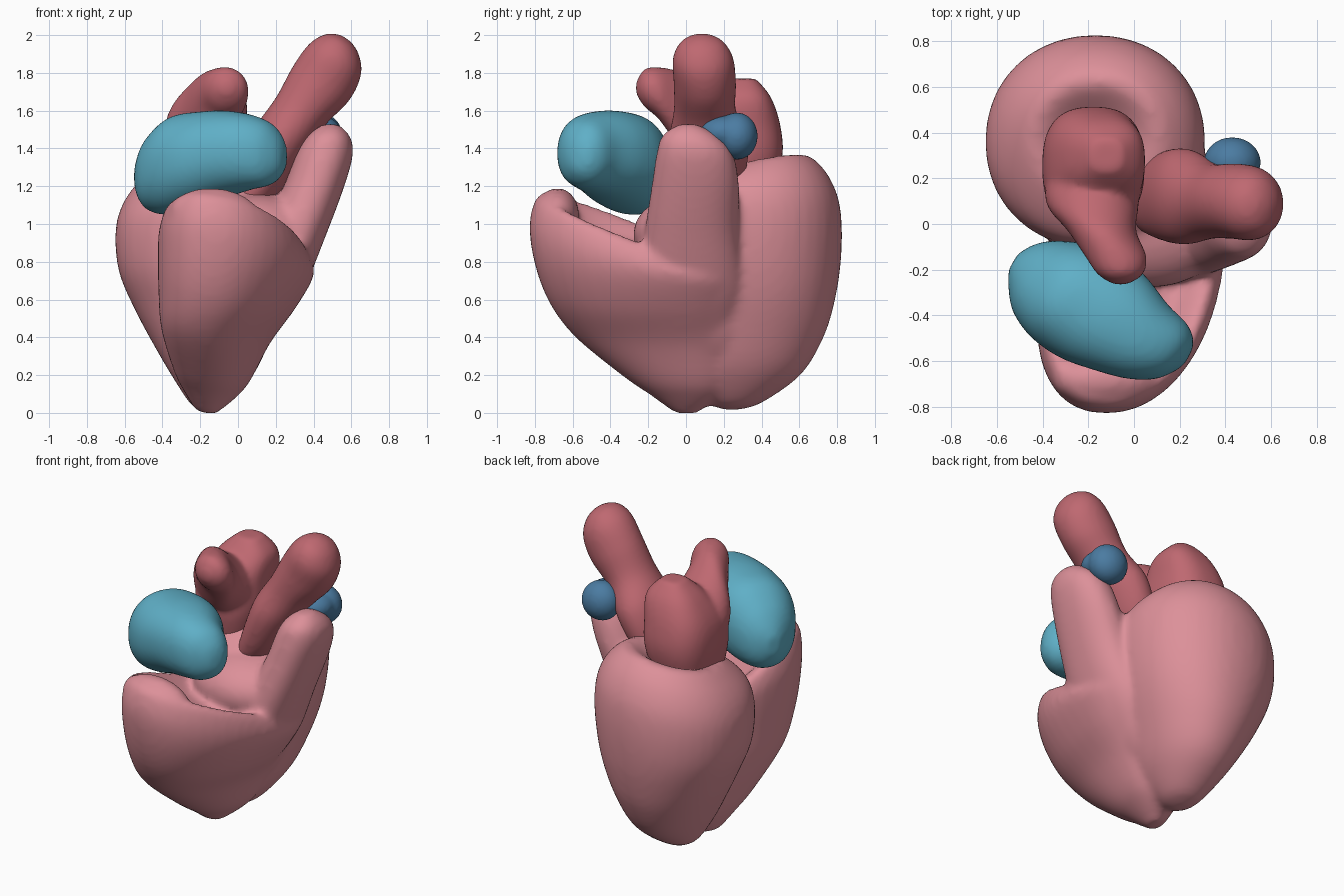
import bpy, bmesh, math
from mathutils import Matrix, Vector

cube = bpy.data.objects.get("Cube")
if cube:
    bpy.data.objects.remove(cube, do_unlink=True)


def material(name, rgb):
    m = bpy.data.materials.new(name)
    m.use_nodes = True
    m.diffuse_color = (*rgb, 1)
    m.node_tree.nodes["Principled BSDF"].inputs["Base Color"].default_value = (*rgb, 1)
    return m


pink = material("muscle pink", (0.72, 0.28, 0.32))
red = material("vessel red", (0.52, 0.14, 0.165))
teal = material("chamber teal", (0.115, 0.43, 0.57))
blue = material("vein blue", (0.07, 0.2, 0.36))


def spline(a, b, c, d, t):
    """Smooth blend between sections b and c."""
    return [0.5 * (2 * q + (r - p) * t + (2 * p - 5 * q + 4 * r - s) * t * t
                   + (3 * q - p - 3 * r + s) * t ** 3) for p, q, r, s in zip(a, b, c, d)]


def loft(bm, sections, frame=Matrix.Identity(4), power=2.0, segs=40, steps=6):
    """Skin stacked ovals: x, y, z, x radius, y radius, optional y slope."""
    secs = [(*s, 0)[:6] for s in sections]
    pad = [secs[0]] + secs + [secs[-1]]
    rings = [spline(*pad[i:i + 4], k / steps) for i in range(len(secs) - 1) for k in range(steps)]
    rings.append(secs[-1])
    loops = []
    for x, y, z, rx, ry, slope in rings:
        loop = []
        for i in range(segs):
            a = math.tau * i / segs
            c, s = math.cos(a), math.sin(a)
            dx = rx * math.copysign(abs(c) ** (2 / power), c)
            dy = ry * math.copysign(abs(s) ** (2 / power), s)
            loop.append(bm.verts.new(frame @ Vector((x + dx, y + dy, z + slope * dy))))
        loops.append(loop)
    for lo, hi in zip(loops, loops[1:]):
        for i in range(segs):
            j = (i + 1) % segs
            bm.faces.new((lo[i], lo[j], hi[j], hi[i]))
    bm.faces.new(loops[0][::-1])
    bm.faces.new(loops[-1])


def ellipsoid(bm, centre, radii, tilt=0):
    m = (Matrix.Translation(centre) @ Matrix.Rotation(math.radians(tilt), 4, 'Y')
         @ Matrix.Diagonal((*radii, 1)))
    bmesh.ops.create_uvsphere(bm, u_segments=32, v_segments=20, radius=1, matrix=m)


def finish(name, bm, mat, voxel=0.016, smooth=8):
    """Fuse the overlapping volumes into one soft skin."""
    mesh = bpy.data.meshes.new(name)
    bm.to_mesh(mesh)
    bm.free()
    ob = bpy.data.objects.new(name, mesh)
    bpy.context.collection.objects.link(ob)
    rm = ob.modifiers.new("fuse", 'REMESH')
    rm.mode, rm.voxel_size = 'VOXEL', voxel
    sm = ob.modifiers.new("soften", 'SMOOTH')
    sm.factor, sm.iterations = 0.5, smooth
    deps = bpy.context.evaluated_depsgraph_get()
    baked = bpy.data.meshes.new_from_object(ob.evaluated_get(deps))
    ob.modifiers.clear()
    ob.data = baked
    baked.materials.clear()
    baked.materials.append(mat)
    for p in baked.polygons:
        p.use_smooth = True
        p.material_index = 0


# Ventricles: rear chamber with a dished top, higher toward the left
bm = bmesh.new()
rise = Matrix.Identity(4)
rise[2][0], rise[2][3] = 0.12, 0.02
loft(bm, [(-.14, .24, .015, .03, .04), (-.135, .26, .05, .11, .14), (-.12, .3, .2, .22, .31),
          (-.13, .34, .4, .32, .39), (-.145, .36, .6, .405, .43), (-.165, .36, .8, .465, .46),
          (-.17, .36, 1, .48, .465), (-.17, .36, 1.14, .45, .44, .04),
          (-.17, .36, 1.25, .37, .36, .14), (-.17, .37, 1.31, .26, .24, .2),
          (-.17, .34, 1.23, .12, .12, .1)], rise, power=2.1)
# Front chamber, sheared to lean across the rear one, its open rim highest in front
shear = Matrix.Identity(4)
shear[0][1], shear[2][0], shear[2][3] = 0.2, -0.15, -0.025
loft(bm, [(-.17, 0, 0, .05, .06), (-.15, 0, .1, .13, .19), (-.13, -.04, .2, .19, .29),
          (-.09, -.14, .42, .27, .45), (-.02, -.2, .62, .34, .53), (.03, -.24, .8, .385, .57, -.1),
          (.045, -.26, .91, .385, .565, -.28), (.045, -.26, .99, .33, .49, -.4),
          (.045, -.24, .9, .2, .33, -.25)], shear, power=2.2)
ellipsoid(bm, (-.12, -.68, 1.05), (.24, .115, .14), 6)
# Raised floor behind the basin, and the wall under the lobe
ellipsoid(bm, (.07, .02, .95), (.36, .3, .21))
ellipsoid(bm, (.06, .15, .5), (.15, .25, .32), 22)
# Outflow lobe on the side, spreading into the wall below
loft(bm, [(.05, .03, .3, .08, .16), (.09, .03, .42, .11, .23), (.18, .03, .65, .165, .28),
          (.3, .03, .95, .17, .25), (.41, .05, 1.22, .16, .23), (.46, .045, 1.38, .15, .2),
          (.48, .02, 1.47, .11, .145), (.49, .01, 1.53, .04, .05)], power=2.2)
finish("ventricles", bm, pink, 0.02, 12)

# Arched vessel: broad trunk with a knob reaching forward
bm = bmesh.new()
loft(bm, [(-.19, .24, 1.12, .17, .21), (-.18, .25, 1.35, .22, .26), (-.17, .26, 1.52, .215, .24),
          (-.13, .29, 1.67, .17, .16), (-.12, .3, 1.77, .07, .07)], power=2.6)
forward = Matrix(((1, 0, 0, 0), (0, 0, -1, 0), (0, 1, 0, 0), (0, 0, 0, 1)))
loft(bm, [(-.18, 1.42, -.3, .12, .14), (-.18, 1.46, -.2, .2, .2), (-.18, 1.51, -.08, .2, .22),
          (-.14, 1.6, .03, .15, .205), (-.08, 1.69, .14, .135, .14), (-.06, 1.72, .22, .1, .1),
          (-.06, 1.72, .265, .03, .03)], forward)
finish("arched_vessel", bm, red)

# Leaning vessel
bm = bmesh.new()
lean = Matrix.Translation((.12, .1, 1.2)) @ Matrix.Rotation(math.radians(30), 4, 'Y')
loft(bm, [(-.02, 0, -.12, .09, .13), (-.02, .02, .05, .13, .19), (-.03, .02, .26, .15, .21),
          (-.015, 0, .45, .15, .165), (.005, 0, .63, .175, .165), (.005, -.01, .78, .16, .16),
          (-.005, -.015, .87, .1, .11), (-.01, -.015, .905, .03, .03)], lean)
finish("leaning_vessel", bm, red)

# Front upper chamber, lying on its side
bm = bmesh.new()
across = Matrix(((.5, 0, .87, -.16), (.87, 0, -.5, -.39), (0, 1, 0, 0), (0, 0, 0, 1)))
loft(bm, [(.01, 1.25, -.43, .04, .06), (.01, 1.25, -.39, .11, .14), (0, 1.27, -.32, .18, .21),
          (0, 1.31, -.2, .235, .26), (.01, 1.34, -.05, .26, .255), (.01, 1.37, .1, .235, .23),
          (0, 1.38, .25, .185, .2), (.015, 1.37, .36, .14, .165), (.03, 1.36, .42, .08, .1),
          (.03, 1.35, .44, .03, .04)], across, power=2.2)
finish("front_upper_chamber", bm, teal)

# Small vein end tucked behind the lobe
bm = bmesh.new()
ellipsoid(bm, (.43, .27, 1.465), (.125, .11, .125))
ellipsoid(bm, (.43, .2, 1.485), (.115, .125, .09))
finish("side_vein", bm, blue, 0.012)
